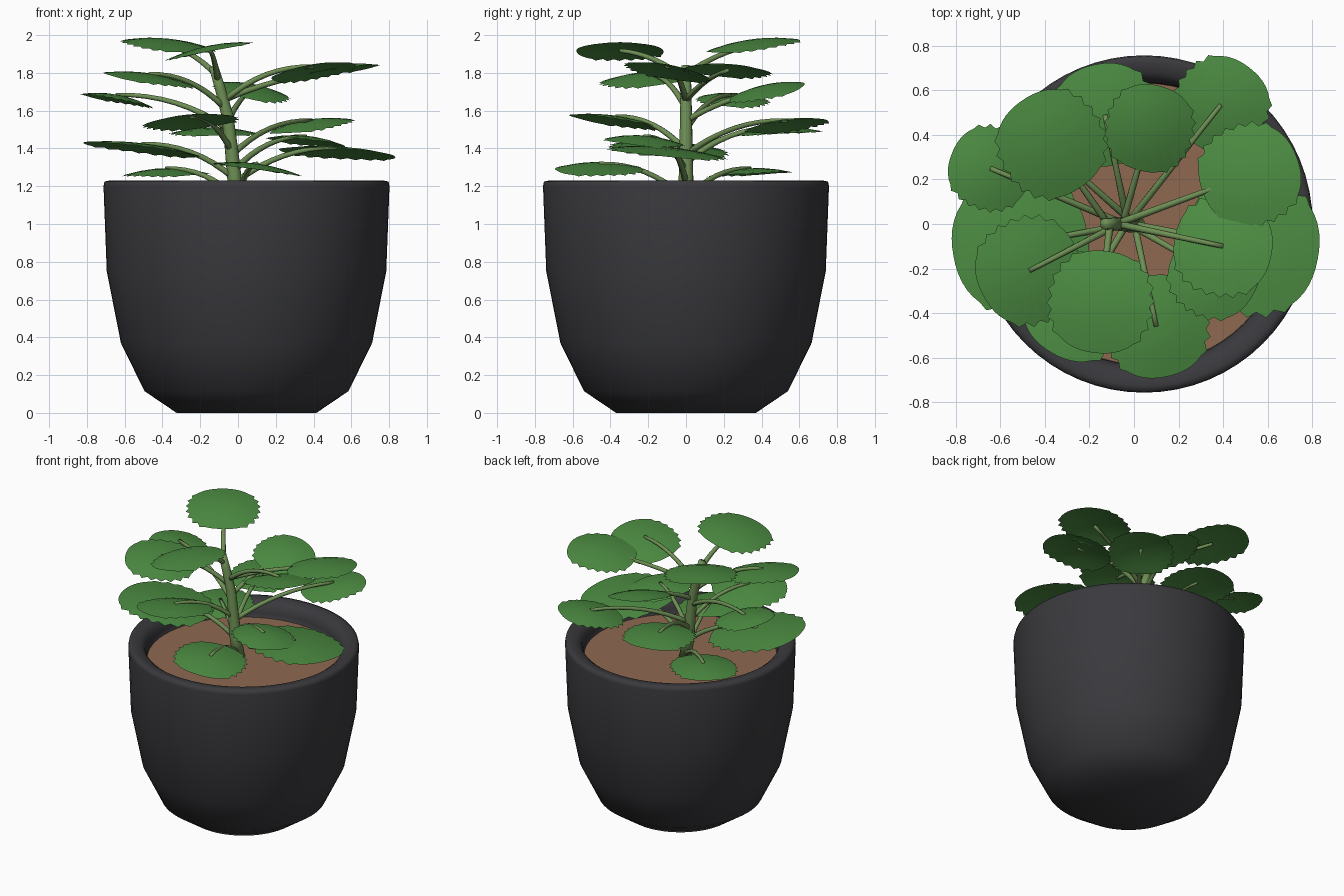
import bpy, bmesh, math
from mathutils import Vector

if "Cube" in bpy.data.objects:
    bpy.data.objects.remove(bpy.data.objects["Cube"])


def mat(name, col):
    m = bpy.data.materials.new(name)
    m.diffuse_color = (*col, 1)
    m.use_nodes = True
    m.node_tree.nodes["Principled BSDF"].inputs["Base Color"].default_value = m.diffuse_color
    return m


POT = mat("charcoal", (0.042, 0.042, 0.048))
SOIL = mat("soil_brown", (0.27, 0.14, 0.08))
STEM = mat("stem_green", (0.155, 0.275, 0.09))
LEAF = mat("leaf_green", (0.072, 0.26, 0.054))


def finish(name, bm, m, smooth=True):
    me = bpy.data.meshes.new(name)
    bm.to_mesh(me)
    bm.free()
    me.materials.append(m)
    for p in me.polygons:
        p.use_smooth = smooth
    ob = bpy.data.objects.new(name, me)
    bpy.context.collection.objects.link(ob)
    return ob


def bridge(bm, a, b):
    n = len(a)
    for i in range(n):
        bm.faces.new((a[i], a[(i + 1) % n], b[(i + 1) % n], b[i]))


def lathe(name, prof, cx, m, seg=64):
    bm = bmesh.new()
    rings = [[bm.verts.new((cx + r * math.cos(2 * math.pi * i / seg),
                            r * math.sin(2 * math.pi * i / seg), z))
              for i in range(seg)] for r, z in prof]
    for a, b in zip(rings, rings[1:]):
        bridge(bm, a, b)
    bm.faces.new(rings[0][::-1])
    bm.faces.new(rings[-1])
    return finish(name, bm, m)


def tube(name, pts, r0, r1, seg=10):
    bm = bmesh.new()
    rings = []
    n = len(pts)
    for k, p in enumerate(pts):
        d = (pts[min(k + 1, n - 1)] - pts[max(k - 1, 0)]).normalized()
        s = d.cross(Vector((0.13, 0.97, 0.21))).normalized()
        t = d.cross(s)
        r = r0 + (r1 - r0) * k / (n - 1)
        rings.append([bm.verts.new(p + r * (s * math.cos(a) + t * math.sin(a)))
                      for a in [2 * math.pi * i / seg for i in range(seg)]])
    for a, b in zip(rings, rings[1:]):
        bridge(bm, a, b)
    bm.faces.new(rings[0][::-1])
    bm.faces.new(rings[-1])
    bmesh.ops.recalc_face_normals(bm, faces=bm.faces)
    return finish(name, bm, STEM)


# pot and soil
lathe("pot", [(0.37, 0), (0.54, 0.115), (0.665, 0.37), (0.74, 0.75), (0.757, 1.2),
              (0.752, 1.225), (0.725, 1.23), (0.68, 1.222), (0.65, 1.2),
              (0.635, 1.15), (0.63, 1.08)], 0.045, POT)
lathe("soil", [(0.632, 1.09), (0.632, 1.115)], 0.045, SOIL).data.shade_flat()

# leaning main stem
TRUNK = [Vector(p) for p in ((0.01, 0, 1.09), (-0.02, 0, 1.25), (-0.035, 0, 1.4),
                             (-0.055, 0, 1.57), (-0.095, 0, 1.72), (-0.13, 0, 1.835))]
tube("main_stem", TRUNK, 0.042, 0.025, 14)


def trunk_at(z):
    for a, b in zip(TRUNK, TRUNK[1:]):
        if z <= b.z:
            return a.lerp(b, (z - a.z) / (b.z - a.z))
    return TRUNK[-1].copy()


def leaf(k, x, y, z, gx, gy, size, lift):
    """Rounded leaf with toothed sides, tilted by slopes gx, gy, plus its stalk."""
    base = trunk_at(min(1.81, max(1.13, z - 0.17)))
    out = math.atan2(y, x - base.x)
    n = 48
    bm = bmesh.new()

    def put(u, v):
        dx = u * math.cos(out) - v * math.sin(out)
        dy = u * math.sin(out) + v * math.cos(out)
        dome = 0.015 - 0.03 * (u * u + v * v) / (size * size)
        return bm.verts.new((x + dx, y + dy, z + gx * dx + gy * dy + dome))

    outline = []
    for i in range(n):
        t = 2 * math.pi * i / n
        c, s = math.cos(t), math.sin(t)
        r = size / (abs(c) ** 2.3 + abs(s) ** 2.3) ** (1 / 2.3)
        if abs(s) > 0.6 and c < 0.65:         # teeth along both sides
            r *= 1.05 if i % 2 else 0.96
        outline.append((r * c, r * s))
    rings = [[put(u * f, v * f) for u, v in outline] for f in (1, 0.66, 0.33)]
    for a, b in zip(rings, rings[1:]):
        bridge(bm, a, b)
    mid = put(0, 0)
    for i in range(n):
        bm.faces.new((rings[-1][i], rings[-1][(i + 1) % n], mid))
    finish(f"leaf_{k}", bm, LEAF)

    # arching stalk that ends on, or just under, the leaf centre
    end = Vector((x, y, z + lift))
    ctrl = base.lerp(end, 0.45)
    ctrl.z = z + (0.02 if lift > 0 else -0.03 - 0.5 * max(0, gx * (x - ctrl.x) + gy * (y - ctrl.y)))
    pts = []
    for i in range(9):
        t = i / 8
        pts.append(base * (1 - t) ** 2 + ctrl * 2 * t * (1 - t) + end * t * t)
    tube(f"leaf_stalk_{k}", pts, 0.017, 0.011, 8)


# leaf centre, slope in x and y, half size, stalk end above or below the blade
UP, LOW = 0.014, -0.012
LEAVES = [
    (-0.37, 0.36, 1.96, -0.10, 0.12, 0.235, LOW),
    (-0.15, -0.35, 1.93, 0.20, 0.00, 0.23, LOW),
    (0.52, 0.22, 1.825, 0.14, -0.06, 0.225, LOW),
    (0.40, -0.10, 1.82, 0.16, -0.17, 0.22, UP),
    (0.07, 0.43, 1.715, -0.18, 0.20, 0.195, LOW),
    (-0.47, -0.21, 1.78, -0.15, 0.08, 0.235, UP),
    (-0.645, 0.25, 1.67, -0.18, -0.05, 0.185, UP),
    (-0.25, -0.37, 1.555, 0.08, -0.15, 0.24, UP),
    (0.39, 0.535, 1.535, 0.14, 0.12, 0.21, UP),
    (-0.13, 0.49, 1.495, 0.00, 0.05, 0.23, UP),
    (-0.51, -0.09, 1.41, -0.12, -0.06, 0.305, UP),
    (0.525, -0.10, 1.39, -0.06, -0.09, 0.305, UP),
    (-0.38, 0.34, 1.28, 0.02, 0.05, 0.215, UP),
    (0.10, -0.46, 1.305, -0.14, 0.00, 0.23, UP),
    (0.36, -0.22, 1.45, -0.10, -0.08, 0.20, UP),
]
for k, row in enumerate(LEAVES, 1):
    leaf(k, *row)
